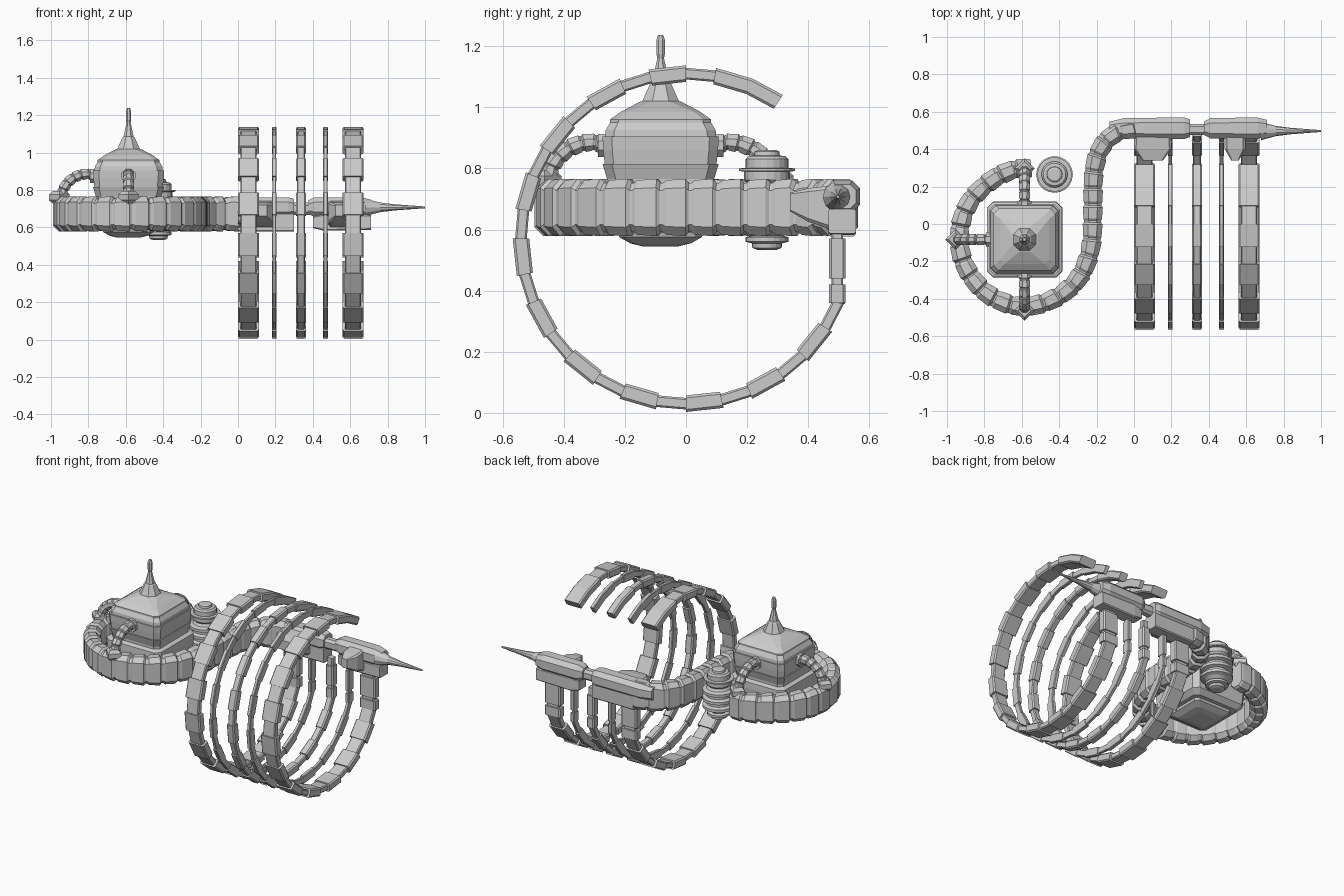
import bpy, bmesh, math
from mathutils import Vector as V

if "Cube" in bpy.data.objects:
    bpy.data.objects.remove(bpy.data.objects["Cube"])


def finish(bm, name):
    bmesh.ops.recalc_face_normals(bm, faces=bm.faces)
    me = bpy.data.meshes.new(name)
    bm.to_mesh(me)
    bm.free()
    ob = bpy.data.objects.new(name, me)
    bpy.context.collection.objects.link(ob)
    return ob


def skin(name, loops):
    """Bridge equal-length loops of points and cap both ends."""
    bm = bmesh.new()
    rows = [[bm.verts.new(p) for p in lp] for lp in loops]
    n = len(rows[0])
    for r, s in zip(rows, rows[1:]):
        for i in range(n):
            j = (i + 1) % n
            bm.faces.new((r[i], r[j], s[j], s[i]))
    bm.faces.new(rows[0])
    bm.faces.new(rows[-1])
    return finish(bm, name)


def section(c, a, b, ha, hb, ch=0.3):
    """Rectangle with cut corners, spanned by the axes a and b."""
    k = min(ha, hb) * ch
    pts = [(ha, hb - k), (ha - k, hb), (k - ha, hb), (-ha, hb - k),
           (-ha, k - hb), (k - ha, -hb), (ha - k, -hb), (ha, k - hb)]
    return [V(c) + a * u + b * v for u, v in pts]


def lathe(name, base, axis, a, b, profile, n):
    return skin(name, [[V(base) + axis * h + (a * math.cos(t) + b * math.sin(t)) * r
                        for t in (2 * math.pi * i / n for i in range(n))] for h, r in profile])


def smooth_path(pts, step):
    """Catmull-Rom curve resampled at an even spacing: positions and tangents."""
    p = [V(q) for q in pts]
    p = [2 * p[0] - p[1]] + p + [2 * p[-1] - p[-2]]
    dense = []
    for i in range(1, len(p) - 2):
        for k in range(20):
            t = k / 20
            dense.append(0.5 * (2 * p[i] + (p[i + 1] - p[i - 1]) * t
                         + (2 * p[i - 1] - 5 * p[i] + 4 * p[i + 1] - p[i + 2]) * t * t
                         + (3 * p[i] - p[i - 1] - 3 * p[i + 1] + p[i + 2]) * t ** 3))
    dense.append(p[-2])
    dist = [0]
    for q, r in zip(dense, dense[1:]):
        dist.append(dist[-1] + (r - q).length)
    n = max(2, round(dist[-1] / step))
    out = []
    for k in range(n + 1):
        i = min(range(len(dense)), key=lambda m: abs(dist[m] - dist[-1] * k / n))
        lo, hi = max(i - 2, 0), min(i + 2, len(dense) - 1)
        out.append((dense[i], (dense[hi] - dense[lo]).normalized()))
    return out


def segmented(name, pts, step, side, ha, hb, small=0.86, ch=0.55):
    """Chain of overlapping tapered sleeves along a path."""
    path = smooth_path(pts, step)
    loops = []
    for i, (q, t) in enumerate(path):
        s = side if side else t.cross(V((0, 0, 1))).normalized()
        b = s.cross(t).normalized()
        if i:
            loops.append(section(q - t * step * .12, s, b, ha, hb, ch))
            loops.append(section(q, s, b, ha * small, hb * small, ch))
        if i < len(path) - 1:
            loops.append(section(q + t * step * .1, s, b, ha * small, hb * small, ch))
            loops.append(section(q + t * step * .22, s, b, ha * .94, hb * .95, ch))
    return skin(name, loops)


X, Y, Z = V((1, 0, 0)), V((0, 1, 0)), V((0, 0, 1))

# five open hoops: alternating thick and thin links
def hoop(name, x, hw):
    loops = []

    def link(p, q, na, nb, thick):
        w, t = (hw, .027) if thick else (hw * .77, .019)
        loops.append(section(V((x, *p)), X, V((0, *na)), w, t))
        loops.append(section(V((x, *q)), X, V((0, *nb)), w, t))

    for z0, z1, thick in ((.62, .57, 0), (.57, .44, 1), (.44, .42, 0), (.42, .36, 1)):
        link((.495, z0), (.495, z1), (1, 0), (1, 0), thick)
    a = -22.5
    while a > -302:
        for d, thick in ((10, 0), (12.5, 1)):
            n0, n1 = [(math.cos(math.radians(g)), math.sin(math.radians(g))) for g in (a, a - d)]
            link(*[(.54 * n[0], .57 + .54 * n[1]) for n in (n0, n1)], n0, n1, thick)
            a -= d
        if a < -292 and a > -302:
            break
    link((.54 * n1[0], .57 + .54 * n1[1]),
         (.54 * math.cos(math.radians(-304)), .57 + .54 * math.sin(math.radians(-304))),
         n1, (math.cos(math.radians(-304)), math.sin(math.radians(-304))), 1) if a > -303 else None
    skin(name, loops)


for i, (x, hw) in enumerate(((.056, .056), (.194, .013), (.337, .027), (.468, .013), (.615, .056))):
    hoop(f"hoop_{i + 1}", x, hw)

# winding segmented band around the house, leading to the beam
zc = .672
band = [(-.54, .30), (-.66, .285), (-.78, .22), (-.89, .10), (-.935, -.07), (-.90, -.23),
        (-.80, -.36), (-.68, -.425), (-.56, -.44), (-.41, -.39), (-.29, -.28), (-.23, -.12),
        (-.22, .08), (-.215, .27), (-.18, .40), (-.10, .485), (.01, .513)]
segmented("winding_band", [(x, y, zc) for x, y in band], .092, None, .053, .094)

# beams and their lower rails
def along_x(name, y, z, stations, ch=.5):
    skin(name, [section((x, y, z), Y, Z, a, b, ch) for x, a, b in stations])


along_x("rear_beam", .512, .708, ((-.13, .035, .04), (-.05, .055, .052), (.27, .057, .053), (.30, .047, .044)))
along_x("beam_link", .505, .70, ((.28, .03, .033), (.42, .03, .033)))
along_x("front_beam", .512, .708, ((.375, .036, .036), (.41, .055, .053), (.66, .057, .053), (.71, .045, .04)))
along_x("rear_rail", .511, .627, ((0, .045, .05), (.30, .045, .05)), .15)
along_x("front_rail", .511, .627, ((.40, .038, .03), (.46, .045, .045), (.71, .045, .04)), .15)

# tapered brackets on the inner side of the beams
for name, x, w0, w1 in (("rear_bracket", .10, .10, .055), ("front_bracket", .54, .055, .02)):
    skin(name, [section((x, y, z), X, Z, w, h, .2) for y, z, w, h in
                ((.49, .67, w0, .075), (.40, .68, w0, .055), (.34, .69, w1, .03))])

# long needle tip
lathe("needle", (0, .497, .707), X, Y, Z,
      [(.68, .05), (.70, .043), (.76, .027), (.84, .017), (.96, .008), (1.0, .005)], 10)

# house: stacked square tiers, roof and finial
cx, cy = -.585, -.083
tiers = [(.545, .06), (.555, .10), (.575, .135), (.59, .14), (.59, .165), (.62, .195), (.70, .202),
         (.74, .20), (.75, .175), (.765, .175), (.815, .19), (.815, .183), (.86, .188), (.905, .19),
         (.905, .182), (.925, .18), (.95, .165), (.96, .165), (.985, .13), (1.018, .068),
         (1.02, .06), (1.08, .033), (1.085, .027), (1.16, .011), (1.175, .014), (1.22, .014), (1.237, .008)]
skin("house", [section((cx, cy, z), X, Y, r, r, .16 if z < 1.015 else .55) for z, r in tiers])

# three curved arms from the house to the band, each ending in a pointed clamp
def arm(name, d, reach):
    side = d.cross(Z)
    prof = [(.17, .875), (.23, .885), (.29, .865), (.335, .82), (.355, .765)]
    off = reach - .355
    pts = [V((cx, cy, z)) + d * (r + off * (r - .17) / .185) for r, z in prof]
    segmented(name, pts, .045, side, .03, .03, .82, .6)
    end = pts[-1]
    lathe(name + "_clamp", end + d * .01, -Z, d, side,
          [(-.03, .035), (-.01, .055), (.02, .055), (.06, .01)], 4)
    skin(name + "_socket", [section(V((cx, cy, .875)) + d * r, side, Z, .038, .038, .6) for r in (.17, .205)])


arm("front_arm", -Y, .37)
arm("left_arm", -X, .36)
arm("rear_arm", Y, .37)

# ribbed barrel behind the house
ribs = [(.533, .03), (.54, .048), (.555, .05), (.56, .07), (.575, .07), (.58, .05)]
for z in (.60, .65, .70):
    ribs += [(z, .075), (z + .008, .098), (z + .026, .098), (z + .034, .075)]
ribs += [(.75, .065), (.762, .075), (.79, .075), (.791, .092), (.80, .092), (.801, .07), (.83, .07),
         (.84, .06), (.842, .042), (.855, .04), (.86, .03)]
lathe("ribbed_barrel", (-.425, .265, 0), Z, X, Y, ribs, 20)
